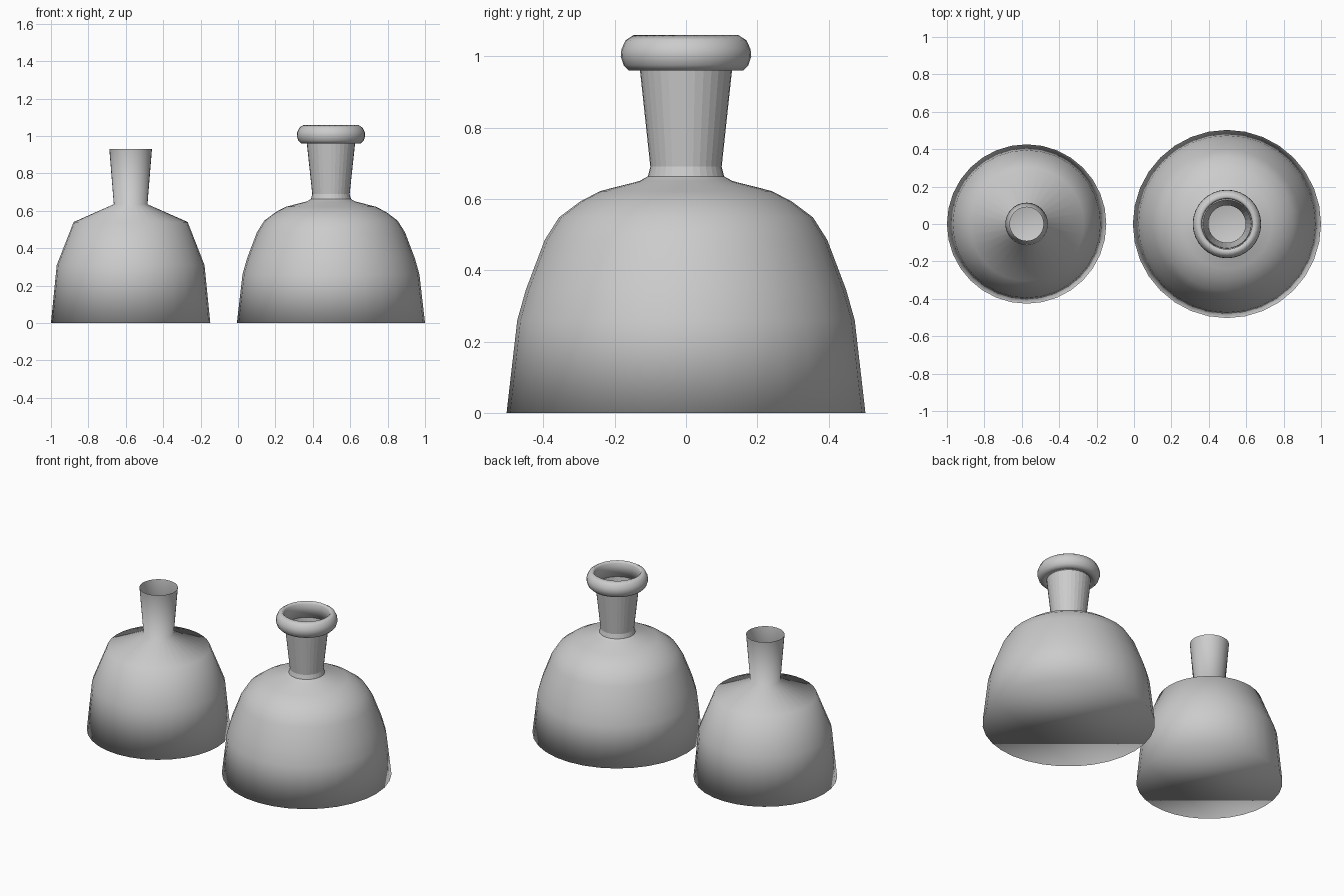
import bpy
import bmesh
from math import cos, sin, tau

if "Cube" in bpy.data.objects:
    bpy.data.objects.remove(bpy.data.objects["Cube"], do_unlink=True)

SEGMENTS = 32

# One plain grey glaze for everything
glaze = bpy.data.materials.new("grey_glaze")
glaze.use_nodes = True
colour = (0.6, 0.6, 0.6, 1.0)
glaze.diffuse_color = colour
glaze.node_tree.nodes["Principled BSDF"].inputs["Base Color"].default_value = colour


def lathe(name, centre_x, profile, smooth=True, floor=False, loop=False):
    """Turn a bottom-to-top list of (radius, height) points about the vertical axis."""
    bm = bmesh.new()
    rings = [[bm.verts.new((r * cos(tau * i / SEGMENTS), r * sin(tau * i / SEGMENTS), z))
              for i in range(SEGMENTS)] for r, z in profile]
    pairs = list(zip(rings, rings[1:]))
    if loop:
        pairs.append((rings[-1], rings[0]))
    for low, high in pairs:
        for i in range(SEGMENTS):
            j = (i + 1) % SEGMENTS
            bm.faces.new((low[i], low[j], high[j], high[i]))
    if floor:
        bm.faces.new(rings[0][::-1])
    for face in bm.faces:
        face.smooth = smooth
    mesh = bpy.data.meshes.new(name)
    bm.to_mesh(mesh)
    bm.free()
    mesh.materials.append(glaze)
    obj = bpy.data.objects.new(name, mesh)
    obj.location.x = centre_x
    bpy.context.collection.objects.link(obj)
    return obj


# Small vase: body and flared neck in one thin open shell
lathe("small_vase", -0.574,
      [(0.426, 0), (0.395, 0.31), (0.305, 0.54), (0.09, 0.635), (0.114, 0.93)],
      floor=True)

# Large vase: rounded body, faceted neck and a rolled lip
LARGE_X = 0.497
lathe("large_vase_body", LARGE_X,
      [(0.503, 0), (0.473, 0.26), (0.449, 0.345), (0.396, 0.485), (0.356, 0.548),
       (0.296, 0.593), (0.24, 0.622), (0.13, 0.65), (0.107, 0.663)],
      floor=True)
lathe("large_vase_neck", LARGE_X,
      [(0.107, 0.663), (0.1, 0.69), (0.129, 0.96)], smooth=False)
lathe("large_vase_lip", LARGE_X,
      [(0.129, 0.96), (0.16, 0.96), (0.175, 0.975), (0.183, 1.0), (0.181, 1.02),
       (0.169, 1.045), (0.145, 1.06), (0.135, 1.045)], loop=True)
